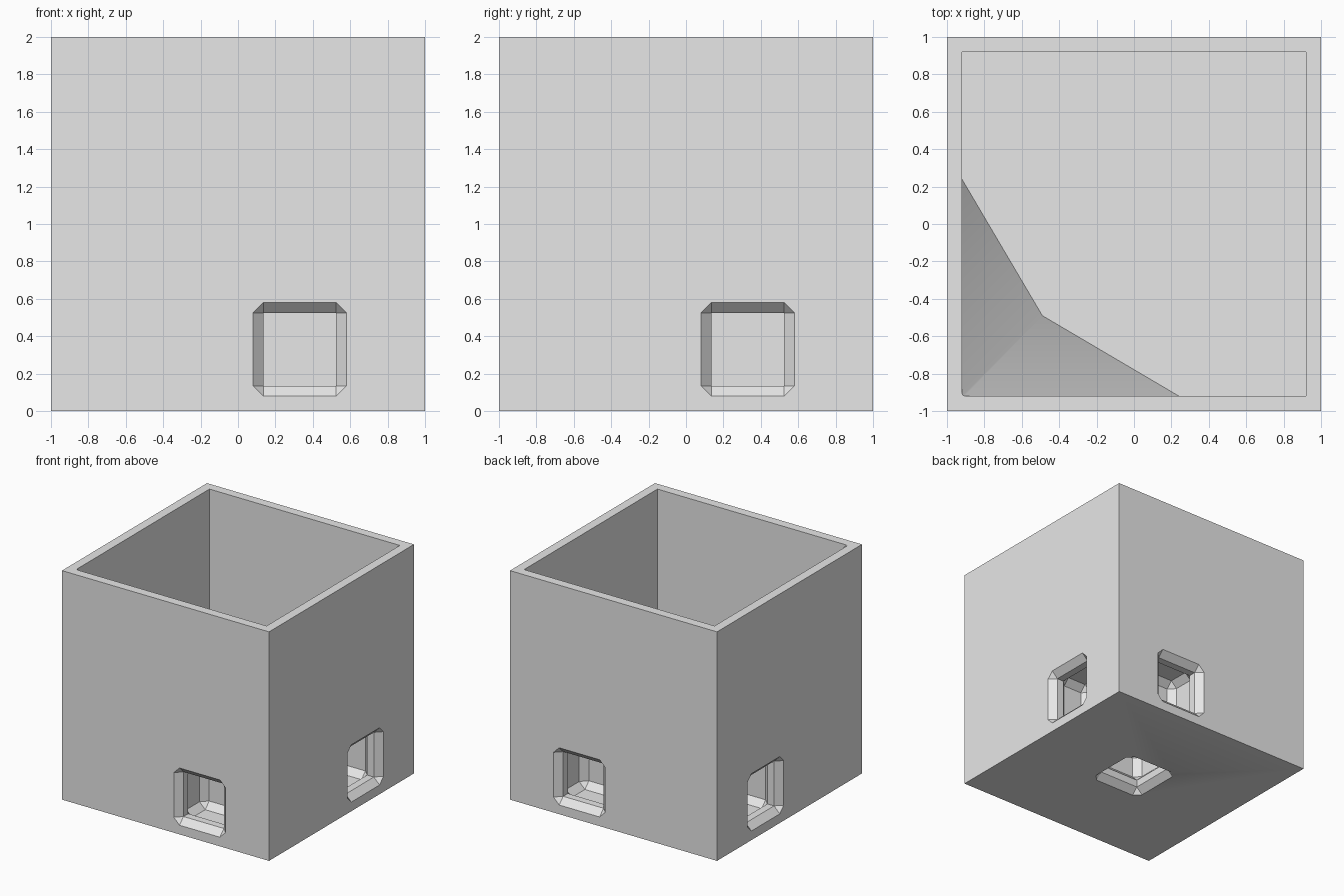
import bpy, bmesh, math
from mathutils import Vector

default = bpy.data.objects.get("Cube")
if default:
    bpy.data.objects.remove(default, do_unlink=True)

grey = bpy.data.materials.new("light_grey")
grey.use_nodes = True
COLOUR = (0.8, 0.8, 0.8, 1)
grey.diffuse_color = COLOUR
grey.node_tree.nodes["Principled BSDF"].inputs["Base Color"].default_value = COLOUR

WALL = 0.92      # inner half width of the pocket
FLOOR = 0.66     # height of the pocket floor
BEVEL = 0.055


def make_object(name, bm):
    bmesh.ops.recalc_face_normals(bm, faces=bm.faces)
    mesh = bpy.data.meshes.new(name)
    bm.to_mesh(mesh)
    bm.free()
    mesh.materials.append(grey)
    obj = bpy.data.objects.new(name, mesh)
    bpy.context.collection.objects.link(obj)
    return obj


def box(name, centre, size, bevel=0):
    bm = bmesh.new()
    bmesh.ops.create_cube(bm, size=1)
    for v in bm.verts:
        v.co = Vector(centre) + Vector(a * b for a, b in zip(v.co, size))
    if bevel:
        bmesh.ops.bevel(bm, geom=bm.edges[:], offset=bevel, segments=1,
                        affect='EDGES')
    return make_object(name, bm)


def cut(target, cutter):
    bpy.context.view_layer.objects.active = target
    mod = target.modifiers.new("cut", 'BOOLEAN')
    mod.operation = 'DIFFERENCE'
    mod.solver = 'EXACT'
    mod.object = cutter
    bpy.ops.object.modifier_apply(modifier=mod.name)
    bpy.data.objects.remove(cutter, do_unlink=True)


def pocket_cutter():
    """Open pocket whose front right corner widens into a faceted fillet."""
    w = WALL

    def ring(reach, knee, z):
        pts = [(-w, reach), (knee, knee), (reach, -w), (w, -w), (w, w), (-w, w)]
        return [bm.verts.new((x, y, z)) for x, y in pts]

    bm = bmesh.new()
    rings = [ring(0.24, -0.49, FLOOR), ring(-0.905, -0.915, 2),
             ring(-0.905, -0.915, 2.2)]
    for low, high in zip(rings, rings[1:]):
        for i in range(len(low)):
            j = (i + 1) % len(low)
            bm.faces.new((low[i], low[j], high[j], high[i]))
    bm.faces.new(rings[0])
    bm.faces.new(rings[-1])
    return make_object("pocket_cutter", bm)


def opening(target, axis, sign, surface, centre):
    """Chamfered mouth, square neck and small chamber, along one axis."""
    parts = (("mouth", -0.445, 0.055, 0.5, BEVEL),
             ("neck", 0.03, 0.2, 0.39, 0),
             ("chamber", 0.12, 0.41, 0.5, BEVEL))
    for name, start, end, width, bevel in parts:
        c = list(centre)
        c[axis] = surface - sign * (start + end) / 2
        size = [width] * 3
        size[axis] = end - start
        cut(target, box(name + "_cutter", c, size, bevel))


# Main block with its deep pocket
block = box("cube_container", (0, 0, 1), (2, 2, 2))
cut(block, pocket_cutter())

# Openings on the four sides and underneath
for axis in (0, 1):
    for sign in (-1, 1):
        opening(block, axis, sign, sign, (0.33, 0.33, 0.33))
opening(block, 2, -1, 0, (0, 0, 0))

# Smooth only the shallow fillet facets
bpy.ops.object.select_all(action='DESELECT')
block.select_set(True)
bpy.context.view_layer.objects.active = block
bpy.ops.object.shade_smooth_by_angle(angle=math.radians(35))
